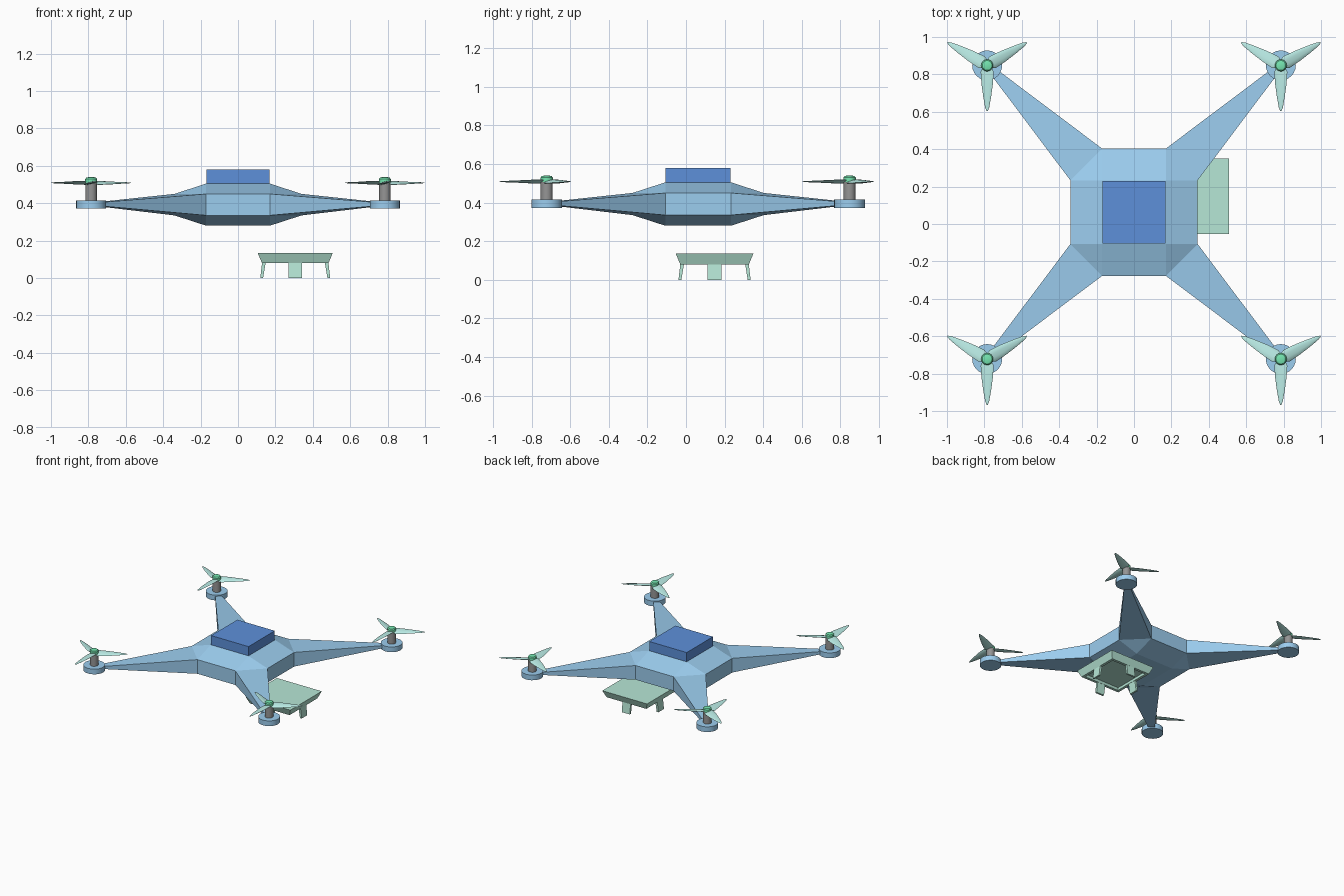
import bpy, bmesh, math
from mathutils import Matrix, Vector

if "Cube" in bpy.data.objects:
    bpy.data.objects.remove(bpy.data.objects["Cube"])

CY = 0.063          # drone centre along y
MOTOR = 0.785       # motor offset from the drone centre


def material(name, rgb):
    m = bpy.data.materials.new(name)
    m.diffuse_color = (*rgb, 1)
    m.use_nodes = True
    m.node_tree.nodes["Principled BSDF"].inputs["Base Color"].default_value = m.diffuse_color
    return m


BLUE = material("body_blue", (0.33, 0.61, 0.86))
NAVY = material("battery_blue", (0.11, 0.28, 0.70))
TEAL = material("blade_teal", (0.50, 0.85, 0.80))
GREEN = material("hub_green", (0.18, 0.80, 0.44))
MINT = material("tray_mint", (0.47, 0.80, 0.67))
DARK = material("shaft_grey", (0.30, 0.30, 0.30))


def finish(bm, name, mat, smooth=False):
    bmesh.ops.recalc_face_normals(bm, faces=bm.faces)
    me = bpy.data.meshes.new(name)
    bm.to_mesh(me)
    bm.free()
    me.materials.append(mat)
    ob = bpy.data.objects.new(name, me)
    bpy.context.collection.objects.link(ob)
    if smooth:
        bpy.context.view_layer.objects.active = ob
        bpy.ops.object.select_all(action='DESELECT')
        ob.select_set(True)
        bpy.ops.object.shade_smooth_by_angle(angle=math.radians(35))
    return ob


def loft(bm, rings):
    vs = [[bm.verts.new(p) for p in r] for r in rings]
    n = len(vs[0])
    for a, b in zip(vs, vs[1:]):
        for i in range(n):
            bm.faces.new((a[i], a[(i + 1) % n], b[(i + 1) % n], b[i]))
    bm.faces.new(vs[0])
    bm.faces.new(vs[-1])


def turned(name, mat, x, y, profile, n=24):
    bm = bmesh.new()
    loft(bm, [[(x + r * math.cos(math.tau * i / n), y + r * math.sin(math.tau * i / n), z)
               for i in range(n)] for r, z in profile])
    return finish(bm, name, mat, True)


def square(cx, cy, h, z):
    return [(cx + sx * h, cy + sy * h, z) for sx, sy in ((-1, -1), (1, -1), (1, 1), (-1, 1))]


# Body: faceted core with four tapering arms, one quadrant at a time
bm = bmesh.new()
h, w = 0.17, 0.34
quads = []
for k in range(4):
    rot = Matrix.Rotation(k * math.pi / 2, 3, 'Z')
    pts = dict(T=(h, h, .505), A=(w, h, .45), B=(h, w, .45), C=(w, h, .335), D=(h, w, .335), U=(h, h, .28),
               a=(.752, .718, .406), b=(.718, .752, .406), c=(.752, .718, .384), d=(.718, .752, .384))
    quads.append({n: bm.verts.new(rot @ Vector(p) + Vector((0, CY, 0))) for n, p in pts.items()})
for k, q in enumerate(quads):
    for f in ("TAB", "UCD", "ABba", "CDdc", "ACca", "BDdb", "abdc"):
        bm.faces.new([q[n] for n in f])
    p = quads[(k + 1) % 4]
    bm.faces.new((q["T"], q["B"], p["A"], p["T"]))
    bm.faces.new((q["B"], p["A"], p["C"], q["D"]))
    bm.faces.new((q["D"], p["C"], p["U"], q["U"]))
bm.faces.new([q["T"] for q in quads])
bm.faces.new([q["U"] for q in quads])
finish(bm, "body_with_arms", BLUE)

# Battery block on top
bm = bmesh.new()
loft(bm, [square(0, CY, 0.168, z) for z in (0.505, 0.58)])
finish(bm, "battery", NAVY)


# Three twisted, tapering blades around one hub
def propeller(name, x, y):
    bm = bmesh.new()
    sections = [(0, .020, .006, 16), (.035, .036, .007, 14), (.10, .031, .006, 12),
                (.17, .021, .004, 9), (.225, .011, .003, 6), (.245, .003, .001, 5)]
    for k in range(3):
        rot = Matrix.Rotation(-math.pi / 2 + k * math.tau / 3, 3, 'Z')
        rings = []
        for r, wd, th, pitch in sections:
            tilt = Matrix.Rotation(math.radians(pitch), 3, 'X')
            rings.append([rot @ (Vector((r, 0, 0)) + tilt @ Vector(
                (0, wd * math.cos(math.tau * i / 10), th * math.sin(math.tau * i / 10))))
                + Vector((x, y, .509)) for i in range(10)])
        loft(bm, rings)
    finish(bm, name, TEAL, True)


# Motor pods, shafts, propellers and hubs
for sy, end in ((-1, "front"), (1, "back")):
    for sx, side in ((-1, "left"), (1, "right")):
        x, y, tag = sx * MOTOR, CY + sy * MOTOR, f"{end}_{side}"
        turned(f"motor_pod_{tag}", BLUE, x, y, [(.08, .373), (.08, .415)])
        turned(f"shaft_{tag}", DARK, x, y, [(.031, .41), (.031, .508)])
        propeller(f"propeller_{tag}", x, y)
        turned(f"hub_{tag}", GREEN, x, y, [(.032, .508), (.032, .53), (.026, .537), (.014, .54)])

# Tray: tapered slab, hollow underneath
TX, TY = 0.306, 0.148
bm = bmesh.new()
loft(bm, [square(TX, TY, hw, z) for hw, z in ((.172, .115), (.157, .08), (.178, .08), (.201, .135))])
finish(bm, "tray", MINT)

# Tray legs: one flat splayed leg in the middle of each side
for k, side in enumerate(("right", "back", "left", "front")):
    bm = bmesh.new()
    rot = Matrix.Rotation(k * math.pi / 2, 3, 'Z')
    loft(bm, [[rot @ Vector((px, py, z)) + Vector((TX, TY, 0))
               for px, py in ((i, -.036), (o, -.036), (o, .036), (i, .036))]
              for i, o, z in ((.172, .187, 0), (.158, .177, .085))])
    finish(bm, f"tray_leg_{side}", MINT)
